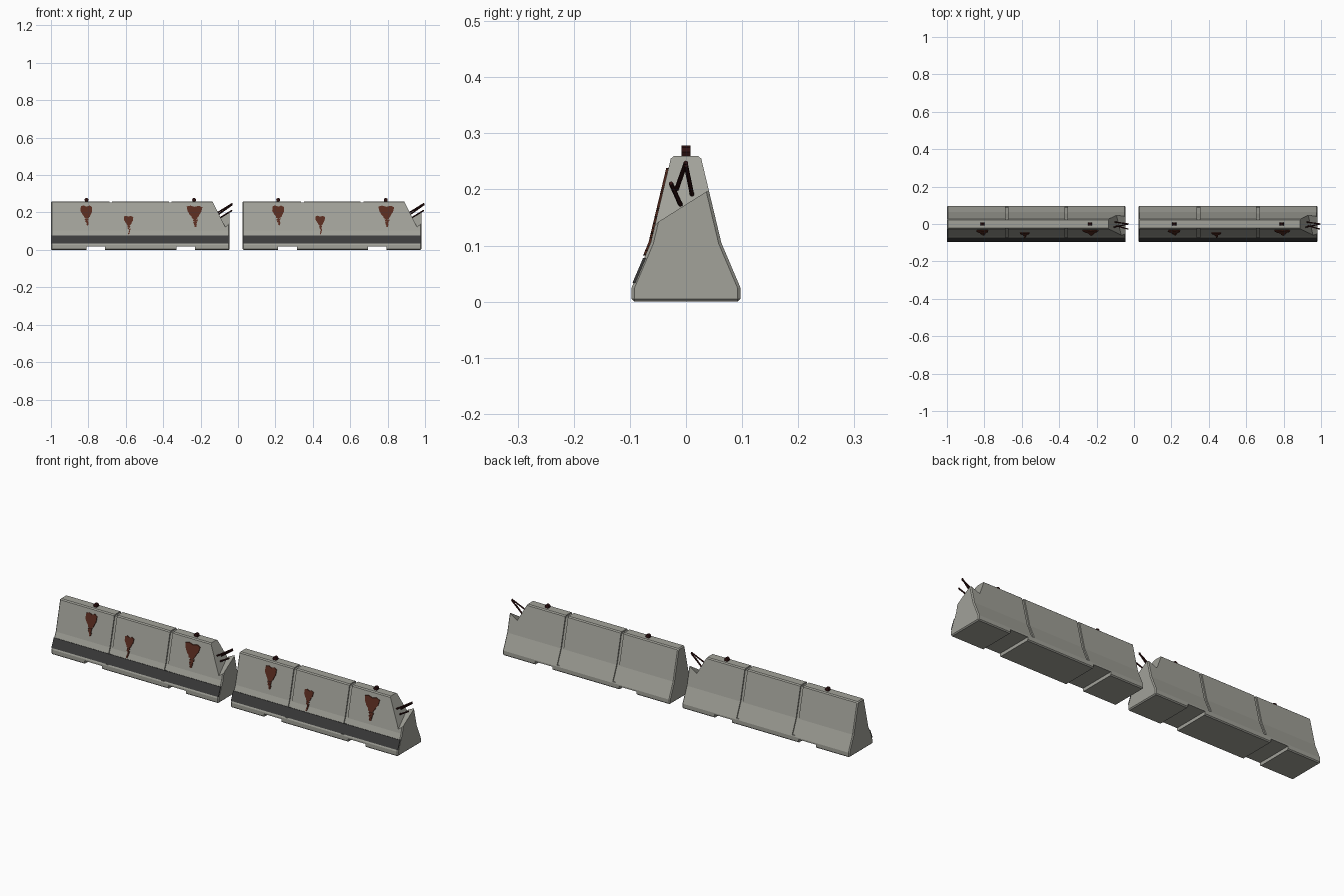
import bpy, bmesh, random
from mathutils import Vector

if "Cube" in bpy.data.objects:
    bpy.data.objects.remove(bpy.data.objects["Cube"])

random.seed(4)
STEP = 1.025          # spacing between the two barriers
X0, X1 = -1.0, -0.045  # ends of the first barrier


def material(name, col):
    m = bpy.data.materials.new(name)
    m.diffuse_color = (*col, 1)
    m.use_nodes = True
    m.node_tree.nodes["Principled BSDF"].inputs["Base Color"].default_value = m.diffuse_color
    return m


concrete = material("concrete", (0.36, 0.36, 0.32))
dark = material("dark_band", (0.045, 0.045, 0.045))
rust = material("rust", (0.10, 0.025, 0.014))
iron = material("rusty_iron", (0.03, 0.006, 0.006))


def loft(name, a, b, mat=None):
    """Closed solid between two matching outlines."""
    bm = bmesh.new()
    va = [bm.verts.new(p) for p in a]
    vb = [bm.verts.new(p) for p in b]
    n = len(a)
    bm.faces.new(va)
    bm.faces.new(vb[::-1])
    for i in range(n):
        j = (i + 1) % n
        bm.faces.new((va[j], va[i], vb[i], vb[j]))
    bmesh.ops.recalc_face_normals(bm, faces=bm.faces)
    me = bpy.data.meshes.new(name)
    bm.to_mesh(me)
    bm.free()
    ob = bpy.data.objects.new(name, me)
    bpy.context.collection.objects.link(ob)
    if mat:
        me.materials.append(mat)
    return ob


def prism(name, yz, x0, x1, mat=None):
    return loft(name, [(x0, y, z) for y, z in yz], [(x1, y, z) for y, z in yz], mat)


def bake(ob):
    dg = bpy.context.evaluated_depsgraph_get()
    me = bpy.data.meshes.new_from_object(ob.evaluated_get(dg))
    ob.modifiers.clear()
    ob.data = me


def front_y(z):
    """Front surface of the barrier at height z."""
    if z > 0.105:
        return -0.063 + (z - 0.105) * 0.037 / 0.155
    return -0.097 + max(z - 0.025, 0) * 0.034 / 0.08


parts = []

# barrier body: tapered profile with chamfered edges
half = [(0.097, 0.0), (0.097, 0.025), (0.063, 0.105), (0.026, 0.26)]
body = prism("barrier_body", half + [(-y, z) for y, z in half[::-1]], X0, X1, concrete)
bev = body.modifiers.new("chamfer", 'BEVEL')
bev.width, bev.segments, bev.limit_method, bev.angle_limit = 0.005, 1, 'ANGLE', 0.7
bake(body)

cutters = []
# panel grooves wrapping over both sides and the top
inner = [(0.089, 0.03), (0.057, 0.105), (0.0215, 0.253)]
ring = [(-0.13, 0.03), (-0.13, 0.3), (0.13, 0.3), (0.13, 0.03)]
ring += inner + [(-y, z) for y, z in inner[::-1]]
for x in (-0.68, -0.362):
    cutters.append(prism("groove_cutter", ring, x - 0.0075, x + 0.0075))
# lifting slots under the base
slot = [(-0.2, -0.05), (0.2, -0.05), (0.2, 0.017), (-0.2, 0.017)]
for x in (-0.76, -0.28):
    cutters.append(prism("slot_cutter", slot, x - 0.05, x + 0.05))


# broken top corner: tilted V-shaped wedge
def wedge(y):
    ze = 0.14 + 0.63 * (y + 0.053)
    zv = (ze + 0.0228) / 1.3
    return [(-0.007 - 0.5 * zv, y, zv), (0.055, y, ze + 0.06),
            (0.055, y, 0.4), (-0.207, y, 0.4)]


cutters.append(loft("break_cutter", wedge(-0.15), wedge(0.15)))
for c in cutters:
    c.hide_render = True
    m = body.modifiers.new("cut", 'BOOLEAN')
    m.operation, m.solver, m.object = 'DIFFERENCE', 'EXACT', c
bpy.context.view_layer.update()
bake(body)
for c in cutters:
    bpy.data.objects.remove(c)
body.data.materials.clear()
body.data.materials.append(concrete)
parts.append(body)

# dark band along the lower front slope
z0, z1 = 0.033, 0.078
band = [(front_y(z0) - 0.002, z0), (front_y(z1) - 0.002, z1),
        (front_y(z1) + 0.003, z1), (front_y(z0) + 0.003, z0)]
parts.append(prism("dark_band", band, X0 + 0.001, X1 - 0.001, dark))


# rods: lifting lugs and exposed rebar
def rod(name, a, b, r, sides):
    a, b = Vector(a), Vector(b)
    bm = bmesh.new()
    bmesh.ops.create_cone(bm, cap_ends=True, segments=sides, radius1=r, radius2=r,
                          depth=(b - a).length)
    me = bpy.data.meshes.new(name)
    bm.to_mesh(me)
    bm.free()
    ob = bpy.data.objects.new(name, me)
    bpy.context.collection.objects.link(ob)
    ob.location = (a + b) / 2
    ob.rotation_mode = 'QUATERNION'
    ob.rotation_quaternion = (b - a).to_track_quat('Z', 'Y')
    me.materials.append(iron)
    parts.append(ob)


for x in (-0.81, -0.235):
    rod("lifting_lug", (x, -0.008, 0.267), (x, 0.008, 0.267), 0.011, 8)
for a, b in [((-0.115, -0.004, 0.16), (-0.032, -0.027, 0.211)),
             ((-0.13, -0.022, 0.186), (-0.03, 0, 0.248)),
             ((-0.125, 0.014, 0.175), (-0.03, 0, 0.243))]:
    rod("rebar", a, b, 0.004, 6)


# rust stains: ragged patch with drips breaking up below it
def patch(pts):
    loft("rust_stain", [(x, front_y(z) - 0.004, z) for x, z in pts],
         [(x, front_y(z) + 0.002, z) for x, z in pts], rust)
    parts.append(bpy.context.collection.objects[-1])


blob = [(-0.9, 1.0), (-0.5, 1.06), (0, 0.98), (0.5, 1.05), (0.95, 0.95), (0.85, 0.65),
        (0.6, 0.5), (0.45, 0.3), (0.1, 0.36), (-0.2, 0.28), (-0.55, 0.45), (-0.95, 0.7)]
for cx, w, zt, zb, low in [(-0.81, 0.036, 0.233, 0.15, 0.132),
                           (-0.585, 0.026, 0.179, 0.115, 0.085),
                           (-0.232, 0.044, 0.232, 0.15, 0.125)]:
    jig = [random.uniform(0.88, 1.1) for _ in blob]
    patch([(cx + w * u * j, zb + (zt - zb) * v) for (u, v), j in zip(blob, jig)])
    z, hw = zb + 0.35 * (zt - zb), w * 0.42
    while z > low:
        h = max(hw * 0.9, 0.007)
        x = cx + w * 0.1 + random.uniform(-0.003, 0.003)
        patch([(x - hw, z), (x + hw * 0.9, z + 0.002), (x + hw * 0.7, z - h * 0.7),
               (x, z - h), (x - hw * 0.8, z - h * 0.6)])
        z -= h * 1.05
        hw = max(hw * 0.78, 0.004)

# second identical barrier
for ob in parts:
    twin = ob.copy()
    twin.location.x += STEP
    bpy.context.collection.objects.link(twin)
